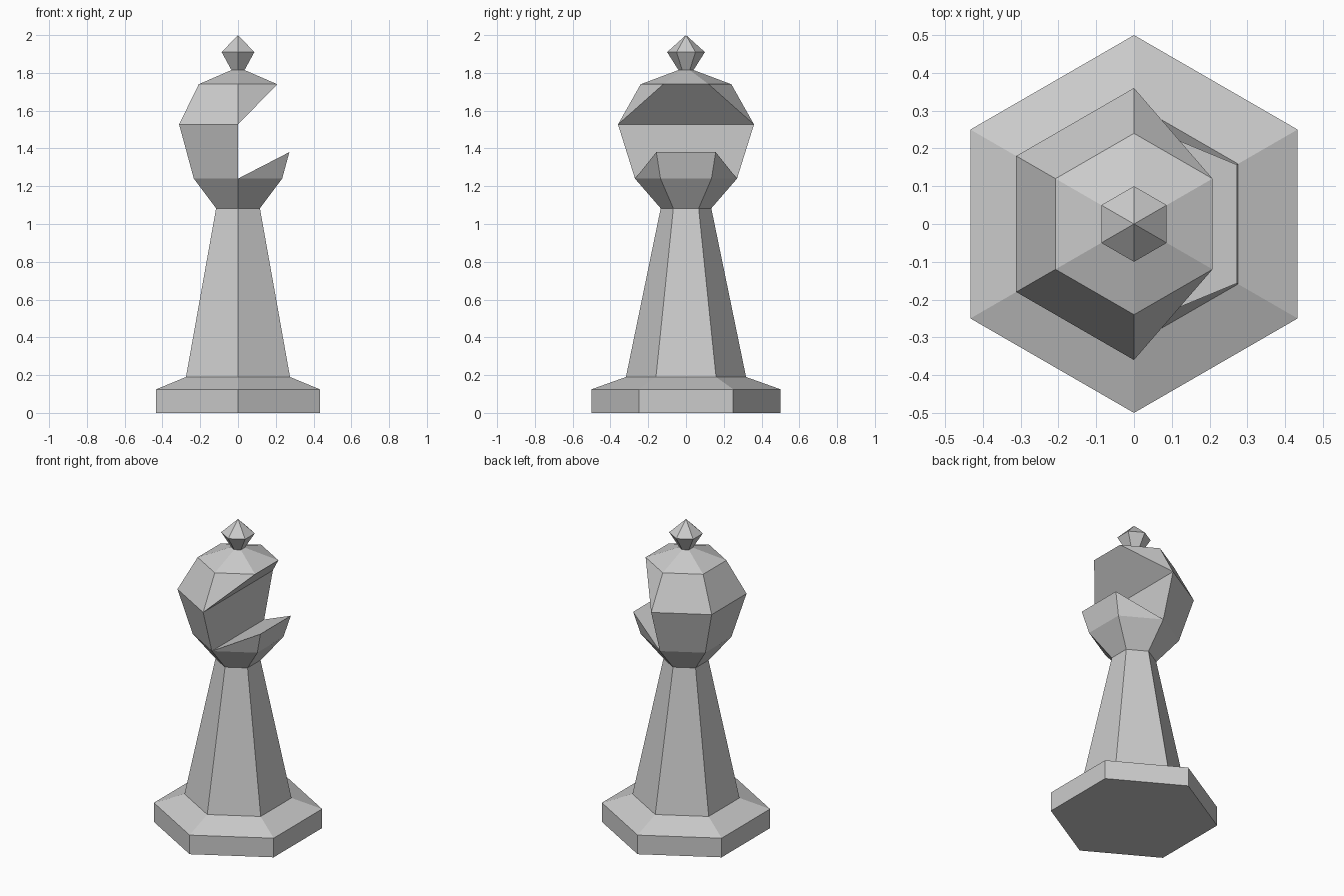
import bpy, bmesh
from math import pi, sin, cos

if "Cube" in bpy.data.objects:
    bpy.data.objects.remove(bpy.data.objects["Cube"])

SIDES = 6


def hex_rings(bm, profile):
    """Stack hexagonal rings (radius, z); a zero radius makes a point."""
    rings = []
    for r, z in profile:
        if r == 0:
            ring = [bm.verts.new((0, 0, z))] * SIDES
        else:
            ring = [bm.verts.new((r * cos(pi / 6 + i * pi / 3),
                                  r * sin(pi / 6 + i * pi / 3), z))
                    for i in range(SIDES)]
        rings.append(ring)
    for a, b in zip(rings, rings[1:]):
        for i in range(SIDES):
            j = (i + 1) % SIDES
            corners = [a[i], a[j], b[j], b[i]]
            bm.faces.new(list(dict.fromkeys(corners)))
    return rings


def finish(bm, name):
    mesh = bpy.data.meshes.new(name)
    bm.to_mesh(mesh)
    bm.free()
    obj = bpy.data.objects.new(name, mesh)
    bpy.context.collection.objects.link(obj)


# Plinth, stem and finial share their end rings with the neighbouring part
parts = {
    "base": [(0.5, 0), (0.5, 0.125), (0.318, 0.19)],
    "stem": [(0.318, 0.19), (0.134, 1.083)],
    "finial": [(0.04, 1.815), (0.1, 1.91), (0, 2)],
}
for name, profile in parts.items():
    bm = bmesh.new()
    rings = hex_rings(bm, profile)
    if name == "base":
        bm.faces.new(rings[0][::-1])
    finish(bm, name)

# Head: hexagonal bulb with a wedge notch opening towards +x
bm = bmesh.new()
_, low, wide, top, _ = hex_rings(
    bm, [(0.134, 1.083), (0.27, 1.24), (0.36, 1.527), (0.24, 1.74), (0.04, 1.815)])

# Ring order: 0 right-back, 1 back, 4 front, 5 right-front
lip = [bm.verts.new(low[i].co.lerp(wide[i].co, 0.49)) for i in (0, 5)]
bmesh.ops.delete(bm, geom=[wide[0], wide[5]], context='VERTS')

bm.faces.new((low[5], low[0], lip[0], lip[1]))    # outside of lip
bm.faces.new((low[0], low[1], lip[0]))            # lip back side
bm.faces.new((low[4], low[5], lip[1]))            # lip front side
bm.faces.new((wide[1], top[1], top[0]))           # crown back side
bm.faces.new((wide[4], top[5], top[4]))           # crown front side
bm.faces.new((low[4], lip[1], lip[0], low[1]))    # notch floor
bm.faces.new((low[4], low[1], wide[1], wide[4]))  # notch wall
bm.faces.new((wide[4], wide[1], top[0], top[5]))  # notch ceiling
finish(bm, "notched_head")
